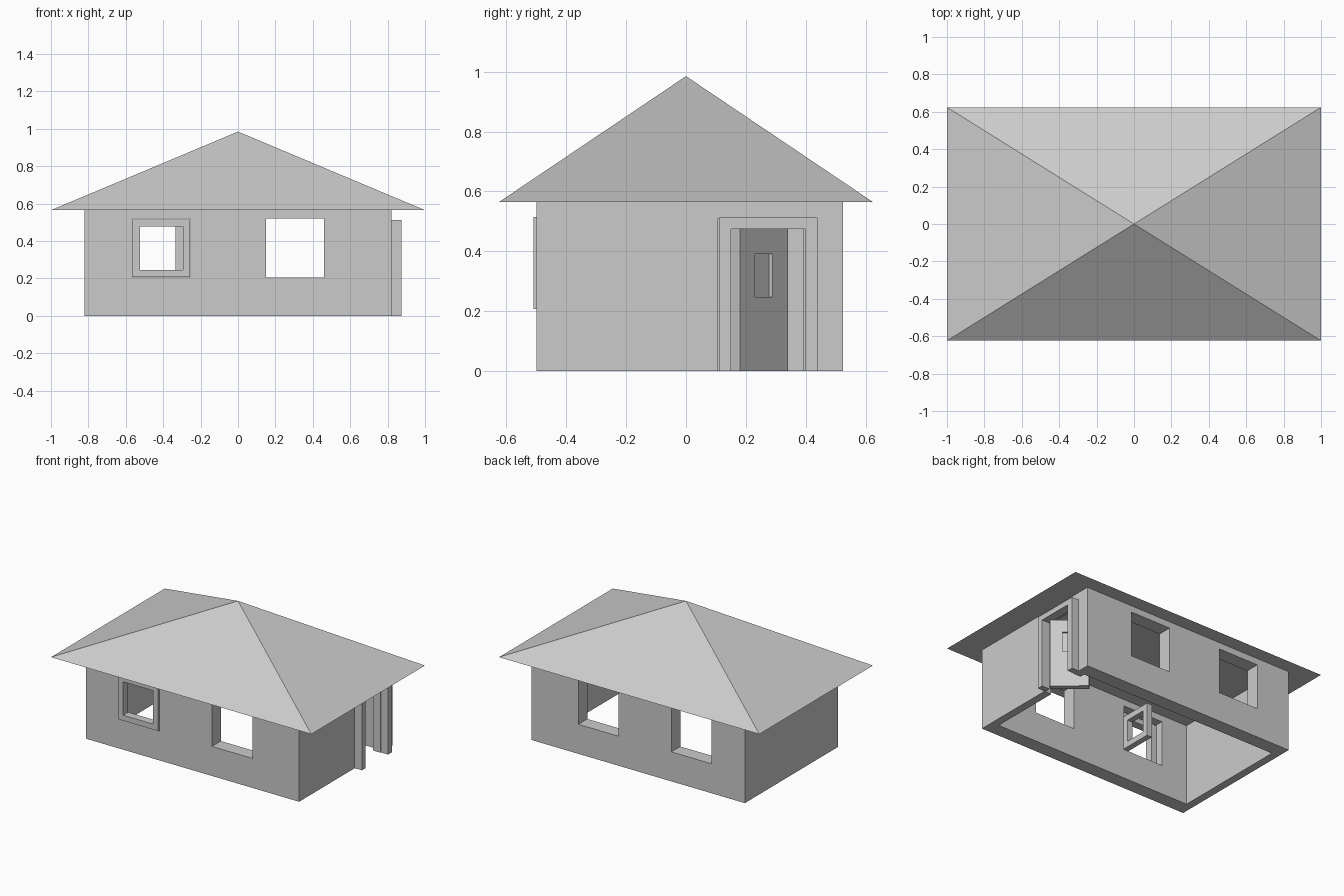
import bpy
import math
from mathutils import Matrix, Vector

cube = bpy.data.objects.get("Cube")
if cube:
    bpy.data.objects.remove(cube, do_unlink=True)

# One plain grey for the whole house
grey = bpy.data.materials.new("plain_grey")
grey.use_nodes = True
GREY = (0.6, 0.6, 0.6, 1)
grey.diffuse_color = GREY
grey.node_tree.nodes["Principled BSDF"].inputs["Base Color"].default_value = GREY


def make(name, verts, faces):
    mesh = bpy.data.meshes.new(name)
    mesh.from_pydata(verts, [], faces)
    mesh.materials.append(grey)
    obj = bpy.data.objects.new(name, mesh)
    bpy.context.scene.collection.objects.link(obj)
    return obj


def box(name, lo, hi):
    """Axis-aligned box between two corners."""
    verts = [(x, y, z) for x in (lo[0], hi[0]) for y in (lo[1], hi[1]) for z in (lo[2], hi[2])]
    faces = [(0, 1, 3, 2), (4, 6, 7, 5), (0, 4, 5, 1), (2, 3, 7, 6), (0, 2, 6, 4), (1, 5, 7, 3)]
    return make(name, verts, faces)


def cut(obj, *holes):
    """Cut box-shaped holes, bake the result and remove the cutters."""
    for lo, hi in holes:
        cutter = box("cutter", lo, hi)
        cutter.hide_render = True
        mod = obj.modifiers.new("hole", 'BOOLEAN')
        mod.operation = 'DIFFERENCE'
        mod.solver = 'EXACT'
        mod.object = cutter
        bpy.context.view_layer.update()
        graph = bpy.context.evaluated_depsgraph_get()
        baked = bpy.data.meshes.new_from_object(obj.evaluated_get(graph))
        obj.modifiers.clear()
        obj.data = baked
        bpy.data.objects.remove(cutter, do_unlink=True)
    return obj


# Walls: open shell with matching window holes front and back, and a doorway
EAVES = 0.565
walls = box("walls", (-0.82, -0.5, 0), (0.82, 0.525, EAVES))
cut(walls,
    ((-0.765, -0.402, -0.1), (0.765, 0.427, 0.7)),
    ((-0.565, -0.7, 0.205), (-0.255, 0.7, 0.52)),
    ((0.15, -0.7, 0.205), (0.46, 0.7, 0.52)),
    ((0.7, 0.107, -0.1), (0.9, 0.392, 0.51)))

# Roof: closed four-sided pyramid with overhanging eaves
RX, RY = 1.0, 0.624
make("roof",
     [(-RX, -RY, EAVES), (RX, -RY, EAVES), (RX, RY, EAVES), (-RX, RY, EAVES), (0, 0, 0.985)],
     [(3, 2, 1, 0), (0, 1, 4), (1, 2, 4), (2, 3, 4), (3, 0, 4)])

# Window frame in the front wall
cut(box("window_frame", (-0.564, -0.51, 0.207), (-0.256, -0.455, 0.514)),
    ((-0.525, -0.7, 0.245), (-0.295, -0.3, 0.477)))

# Window sash swung fully inwards
cut(box("window_sash", (-0.335, -0.455, 0.245), (-0.295, -0.225, 0.477)),
    ((-0.5, -0.415, 0.285), (-0.1, -0.265, 0.437)))

# Door frame standing proud of the side wall
cut(box("door_frame", (0.815, 0.11, 0), (0.875, 0.44, 0.512)),
    ((0.7, 0.15, -0.1), (1.0, 0.397, 0.475)))

# Door leaf with a small recessed pane, hinged at its inner edge and half open
DOOR_W, DOOR_T = 0.245, 0.04
leaf = box("door", (0, 0, 0), (DOOR_T, DOOR_W, 0.475))
cut(leaf, ((-0.1, 0.078, 0.247), (0.1, 0.167, 0.39)))
pane = box("door_pane", (0.016, 0.076, 0.245), (0.024, 0.169, 0.392))
swing = Matrix.Translation(Vector((0.81, 0.15, 0))) @ Matrix.Rotation(math.radians(49), 4, 'Z')
for part in (leaf, pane):
    part.matrix_world = swing
